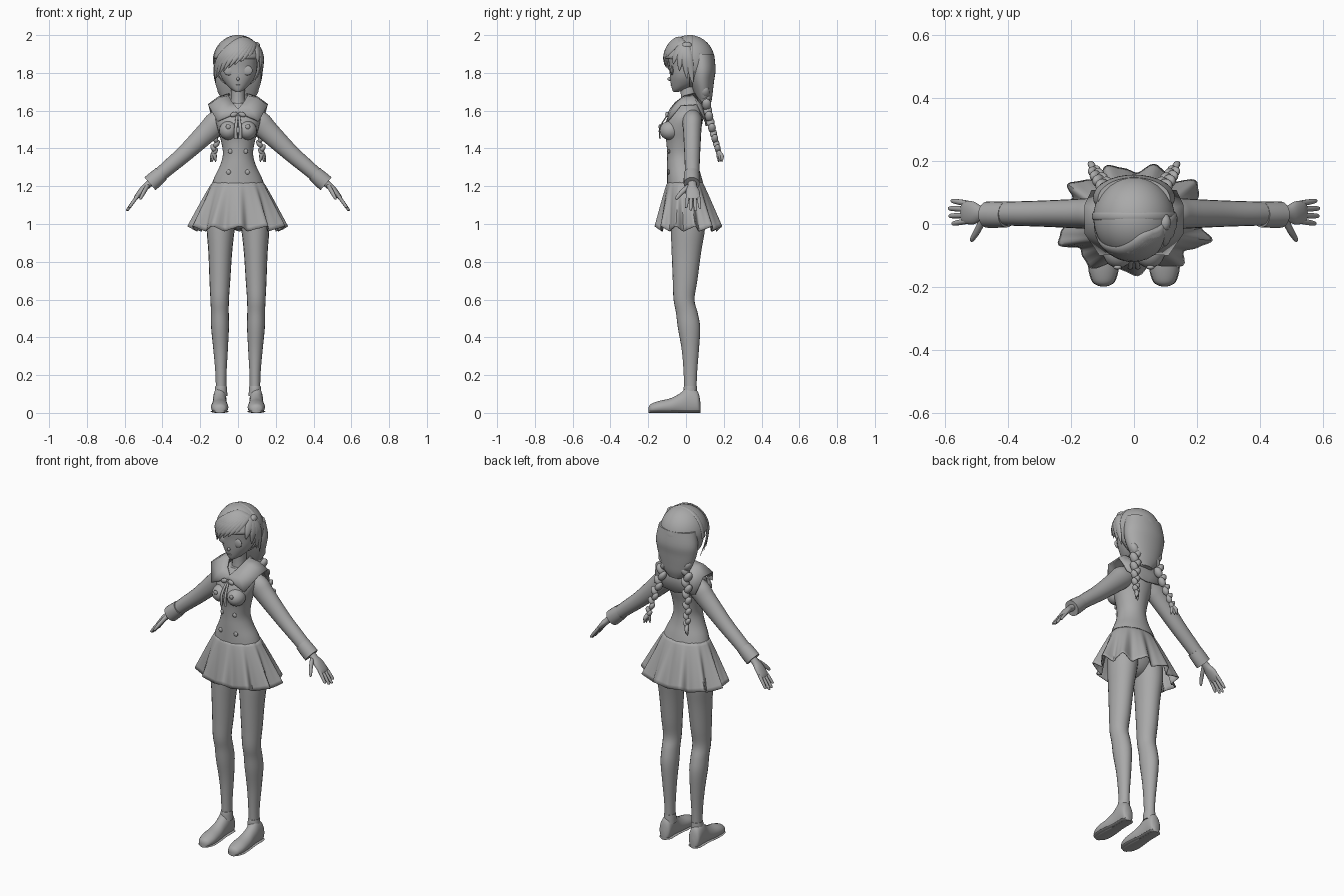
import bpy, bmesh
from math import sin, cos, pi, tau, radians, sqrt
from mathutils import Vector, Matrix

if "Cube" in bpy.data.objects:
    bpy.data.objects.remove(bpy.data.objects["Cube"], do_unlink=True)

grey = bpy.data.materials.new("plain_grey")
grey.use_nodes = True
grey.diffuse_color = (0.4, 0.4, 0.4, 1)
grey.node_tree.nodes["Principled BSDF"].inputs["Base Color"].default_value = grey.diffuse_color


def spline(rows, steps):
    """Smoothly resample rows of numbers."""
    out = []
    last = len(rows) - 1
    for i in range(last):
        a, b, c, d = (rows[max(0, min(last, j))] for j in range(i - 1, i + 3))
        for k in range(steps):
            t = k / steps
            out.append([q + t / 2 * (r - p + t * (2*p - 5*q + 4*r - s + t * (3*(q - r) + s - p)))
                        for p, q, r, s in zip(a, b, c, d)])
    return out + [list(rows[-1])]


def loft(bm, sections, depth=(0, 1, 0), sides=20, steps=4, floor=None):
    """Skin ellipses along a path; a section is x, y, z, half width, half depth."""
    rows = spline(sections, steps)
    points = [Vector(row[:3]) for row in rows]
    rings = []
    for i, (point, row) in enumerate(zip(points, rows)):
        tangent = points[min(i + 1, len(points) - 1)] - points[max(i - 1, 0)]
        deep = depth(point) if callable(depth) else Vector(depth)
        side = deep.cross(tangent).normalized()
        ring = []
        for k in range(sides):
            a = tau * k / sides
            co = point + side * row[3] * cos(a) + deep * row[4] * sin(a)
            if floor is not None:
                co.z = max(co.z, floor)
            ring.append(bm.verts.new(co))
        rings.append(ring)
    skin(bm, rings)
    bm.faces.new(rings[0])
    bm.faces.new(rings[-1])


def skin(bm, rings, closed=True):
    for low, high in zip(rings, rings[1:]):
        for k in range(len(low) if closed else len(low) - 1):
            n = (k + 1) % len(low)
            bm.faces.new((low[k], low[n], high[n], high[k]))


def ball(bm, centre, radii, tilt=0.0):
    matrix = Matrix.Translation(centre) @ Matrix.Rotation(tilt, 4, "Y") @ Matrix.Diagonal((*radii, 1))
    bmesh.ops.create_uvsphere(bm, u_segments=20, v_segments=12, radius=1, matrix=matrix)


def upright(rows):
    """Turn x, z, half width, front y, back y into loft sections."""
    return [(x, (f + b) / 2, z, w, (b - f) / 2) for x, z, w, f, b in rows]


def finish(bm, name, mirror=False, thick=0.0):
    bmesh.ops.recalc_face_normals(bm, faces=bm.faces)
    mesh = bpy.data.meshes.new(name)
    bm.to_mesh(mesh)
    bm.free()
    mesh.materials.append(grey)
    mesh.shade_smooth()
    mesh.set_sharp_from_angle(angle=radians(50))
    obj = bpy.data.objects.new(name, mesh)
    bpy.context.collection.objects.link(obj)
    if mirror:
        obj.modifiers.new("Mirror", "MIRROR")
    if thick:
        obj.modifiers.new("Solidify", "SOLIDIFY").thickness = thick
    return obj


# Jacket body with bust
bm = bmesh.new()
loft(bm, upright([(0, 1.20, .142, -.10, .095), (0, 1.25, .124, -.10, .082), (0, 1.31, .095, -.10, .065),
                  (0, 1.37, .08, -.10, .058), (0, 1.44, .09, -.105, .065), (0, 1.5, .107, -.118, .08),
                  (0, 1.56, .12, -.10, .09), (0, 1.6, .105, -.075, .085), (0, 1.64, .06, -.045, .07)]), sides=32)
for x in (-.05, .05):
    ball(bm, (x, -.085, 1.495), (.05, .055, .05))
finish(bm, "jacket")

# Wide collar, flap at the back
bm = bmesh.new()
inner = [(0, -.078, 1.605), (.03, -.058, 1.645), (.05, -.01, 1.68), (.052, .03, 1.69), (.04, .065, 1.69), (0, .078, 1.69)]
outer = [(0, -.095, 1.59), (.11, -.1, 1.545), (.158, -.03, 1.63), (.158, .06, 1.635), (.135, .108, 1.54), (0, .112, 1.52)]
middle = [(Vector(a) + Vector(b)) / 2 + Vector((0, 0, .012)) for a, b in zip(inner, outer)]
skin(bm, [[bm.verts.new(p) for p in row] for row in (inner, middle, outer)], closed=False)
finish(bm, "collar", mirror=True, thick=.008)

# Ribbon and buttons
bm = bmesh.new()
ball(bm, (.022, -.1, 1.58), (.02, .01, .013), .4)
loft(bm, [(.005, -.1, 1.575, .006, .004), (.012, -.138, 1.51, .008, .004), (.012, -.138, 1.45, .009, .003)])
finish(bm, "ribbon", mirror=True)
bm = bmesh.new()
for x, y, z in ((.052, -.138, 1.515), (.04, -.09, 1.385), (.05, -.092, 1.275)):
    ball(bm, (x, y, z), (.013, .007, .013))
finish(bm, "buttons", mirror=True)

# Sleeve, cuff, hand
bm = bmesh.new()
loft(bm, [(.07, .033, 1.56, .05, .05), (.115, .033, 1.535, .062, .052), (.16, .033, 1.49, .057, .048),
          (.28, .033, 1.375, .045, .042), (.37, .033, 1.298, .04, .039), (.43, .033, 1.245, .037, .037)])
finish(bm, "sleeves", mirror=True)
bm = bmesh.new()
loft(bm, [(.405, .03, 1.267, .041, .041), (.435, .03, 1.24, .044, .042), (.466, .03, 1.213, .045, .042)])
finish(bm, "cuffs", mirror=True)
bm = bmesh.new()
loft(bm, [(.45, .033, 1.23, .02, .022), (.485, .033, 1.2, .018, .024), (.51, .035, 1.175, .017, .036),
          (.535, .037, 1.145, .013, .037), (.546, .037, 1.13, .008, .034)])
for k, reach in enumerate((.8, .97, 1, .85)):
    y = .009 + .019 * k
    tip = y + (k - 1.5) * .005
    loft(bm, [(.53, y, 1.15, .009, .009), (.53 + .03 * reach, (y + tip) / 2, 1.15 - .04 * reach, .009, .009),
              (.53 + .055 * reach, tip, 1.15 - .075 * reach, .007, .007),
              (.53 + .058 * reach, tip, 1.15 - .08 * reach, .002, .002)], sides=10)
loft(bm, [(.48, .015, 1.2, .014, .012), (.5, -.025, 1.165, .012, .011), (.514, -.048, 1.138, .009, .008),
          (.517, -.054, 1.13, .003, .003)], depth=(1, 0, 0), sides=10)
finish(bm, "hands", mirror=True)

# Pleated skirt
bm = bmesh.new()
rings = []
for j in range(13):
    t = j / 12
    ring = []
    for k in range(132):
        a = tau * k / 132
        wave = cos(11 * a) + .3 * sin(22 * a)
        fold = 1 + .09 * t * wave
        ring.append(bm.verts.new(((.132 + .113 * t ** .85) * fold * sin(a),
                                  -.005 + .02 * t - (.092 + .073 * t ** .85) * fold * cos(a),
                                  1.225 - .25 * t + .012 * t * wave)))
    rings.append(ring)
skin(bm, rings)
finish(bm, "skirt", thick=.004)

# Legs and hips
bm = bmesh.new()
loft(bm, upright([(.07, 1.13, .06, -.07, .08), (.085, 1.05, .078, -.08, .1), (.092, .97, .074, -.08, .1),
                  (.094, .85, .063, -.076, .08), (.096, .7, .055, -.07, .06), (.097, .6, .049, -.066, .045),
                  (.096, .53, .047, -.053, .062), (.095, .45, .047, -.043, .075), (.092, .33, .038, -.022, .068),
                  (.09, .2, .029, -.012, .058), (.09, .06, .027, -.008, .055)]))
finish(bm, "legs", mirror=True)
bm = bmesh.new()
ball(bm, (0, .005, 1.09), (.13, .088, .12))
finish(bm, "hips")

# Shoes, each section set by its top height and half width
shoe = [(.077, .05, .012), (.068, .1, .03), (.05, .125, .036), (.01, .14, .036), (-.03, .105, .037), (-.08, .078, .043),
        (-.14, .064, .046), (-.18, .05, .036), (-.194, .038, .022), (-.199, .025, .006)]
bm = bmesh.new()
loft(bm, [(.097, y, .45 * top, w, .55 * top) for y, top, w in shoe], depth=(0, 0, 1), floor=0.0)
loft(bm, [(.097, y, .007, w * 1.06, .007) for y, top, w in shoe], depth=(0, 0, 1), floor=0.0)
loft(bm, [(.09, .022, .09, .034, .038), (.09, .022, .125, .032, .036), (.09, .023, .142, .03, .034)])
finish(bm, "shoes", mirror=True)

# Neck, head and face
bm = bmesh.new()
loft(bm, upright([(0, 1.58, .055, -.04, .065), (0, 1.65, .038, -.028, .055), (0, 1.76, .036, -.03, .055)]))
finish(bm, "neck")
bm = bmesh.new()
loft(bm, upright([(0, 1.698, .008, -.066, -.045), (0, 1.712, .034, -.073, 0), (0, 1.74, .064, -.08, .06),
                  (0, 1.78, .09, -.085, .09), (0, 1.83, .102, -.088, .11), (0, 1.9, .1, -.092, .11),
                  (0, 1.96, .06, -.05, .08)]), sides=32)
ball(bm, (0, -.086, 1.768), (.008, .012, .01))
ball(bm, (0, -.08, 1.735), (.014, .003, .003))
finish(bm, "head")
bm = bmesh.new()
ball(bm, (.048, -.074, 1.813), (.029, .008, .026))
finish(bm, "eyes", mirror=True)

# Hair shell and back hair
centre = Vector((0, .018, 1.86))
size = Vector((.13, .135, .14))
bm = bmesh.new()
bmesh.ops.create_uvsphere(bm, u_segments=40, v_segments=28, radius=1,
                          matrix=Matrix.Translation(centre) @ Matrix.Diagonal((*size, 1)))
window = [f for f in bm.faces if f.calc_center_median().y < .015 and f.calc_center_median().z < 1.88]
bmesh.ops.delete(bm, geom=window, context="FACES")
finish(bm, "hair_cap", thick=.006)
bm = bmesh.new()
loft(bm, upright([(0, 1.9, .115, .01, .148), (0, 1.82, .13, .012, .157), (0, 1.76, .124, .02, .149), (0, 1.7, .105, .04, .142),
                  (0, 1.65, .08, .06, .135), (0, 1.61, .04, .08, .122)]), sides=32)
finish(bm, "back_hair")


def on_hair(angle, z):
    """Point on the hair at an angle from the front and a height."""
    rise = z - centre.z
    s = sqrt(max(.02, 1 - (rise / size.z) ** 2)) if rise > 0 else 1 + .7 * rise
    return Vector((size.x * s * sin(angle), centre.y - size.y * s * cos(angle), z))


def outward(point):
    return ((point - centre) * Vector((1, 1, .6)).length / 1.5).normalized()


# Side-parted fringe swept from one crown point
bm = bmesh.new()
ends = [(-98 + 15 * k, 1.74 + .017 * k) for k in range(9)] + [(98, 1.74), (84, 1.77), (66, 1.81), (50, 1.845)]
for angle, low in ends:
    rows = []
    for k in range(8):
        t = k / 7
        z = 1.95 + (low - 1.95) * t ** 1.6 + .07 * sin(pi * t) * abs(angle - 75) / 170
        width = .024 * sin(pi * (.15 + .84 * t)) ** .7
        rows.append((*on_hair(radians(75 + (angle - 75) * t), min(z, 1.99)), width, width * .4))
    loft(bm, rows, depth=outward, sides=10, steps=3)
ball(bm, (.094, .005, 1.94), (.022, .03, .025), .6)
finish(bm, "fringe")

# Hair band over the crown
bm = bmesh.new()
arc = [radians(-95 + 190 * k / 16) for k in range(17)]
loft(bm, [(.13 * sin(a), .025, 1.86 + .137 * cos(a), .004, .012) for a in arc], sides=12, steps=2)
finish(bm, "hair_band")

# Braids of overlapping lobes with loose tips
bm = bmesh.new()
path = spline([(.068, .095, 1.72), (.085, .115, 1.6), (.11, .145, 1.48), (.127, .172, 1.385)], 4)
for k, (x, y, z) in enumerate(path):
    flip = 1 if k % 2 else -1
    r = .033 - .0013 * k
    ball(bm, (x + flip * r * .35, y, z), (r * .72, r * .85, r * 1.15), flip * .55)
for x, y in ((.118, .172), (.137, .18), (.145, .19)):
    loft(bm, [(.128, .174, 1.385, .01, .01), ((x + .128) / 2, y, 1.36, .011, .011), (x, y, 1.328, .002, .002)], sides=10)
finish(bm, "braids", mirror=True)
